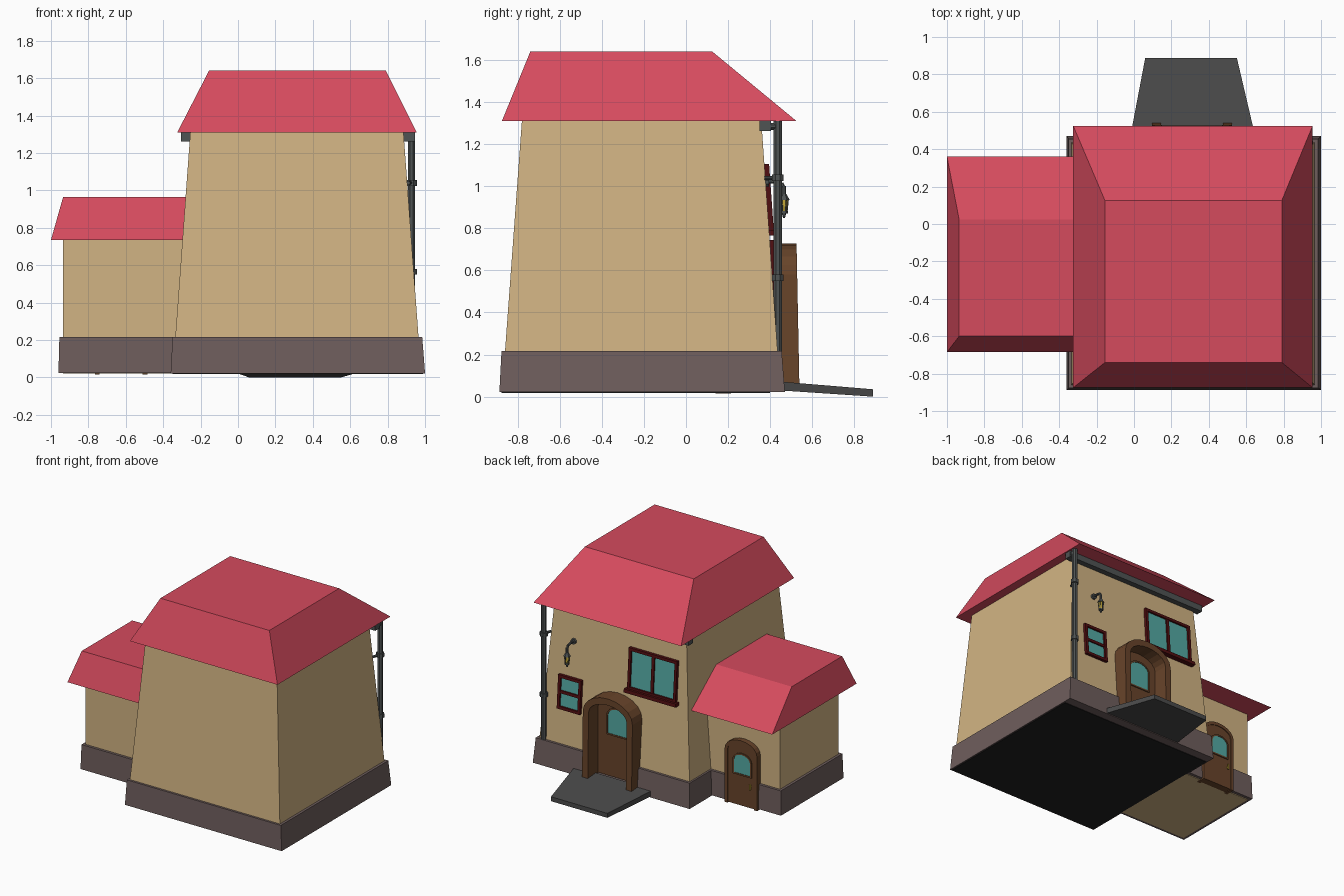
import bpy, bmesh, math
from mathutils import Vector

if "Cube" in bpy.data.objects:
    bpy.data.objects.remove(bpy.data.objects["Cube"])


def material(name, *rgb):
    m = bpy.data.materials.new(name)
    m.diffuse_color = [(c / 255) ** 2.2 for c in rgb] + [1]
    m.use_nodes = True
    m.node_tree.nodes["Principled BSDF"].inputs["Base Color"].default_value = m.diffuse_color
    return m


ROOF = material("roof_red", 212, 76, 94)
WALL = material("plaster", 208, 178, 130)
STONE = material("plinth_stone", 110, 94, 93)
WOOD = material("door_wood", 104, 70, 46)
TRIM = material("dark_red_trim", 82, 22, 24)
GLASS = material("teal_glass", 85, 168, 162)
METAL = material("dark_metal", 80, 84, 84)
SLATE = material("slate", 76, 76, 76)
FLOOR = material("floor_black", 36, 36, 36)
GOLD = material("warm_yellow", 205, 175, 60)


def mesh(name, verts, faces, mat):
    bm = bmesh.new()
    vs = [bm.verts.new(v) for v in verts]
    for f in faces:
        bm.faces.new([vs[i] for i in f])
    bmesh.ops.recalc_face_normals(bm, faces=bm.faces)
    me = bpy.data.meshes.new(name)
    bm.to_mesh(me)
    bm.free()
    me.materials.append(mat)
    ob = bpy.data.objects.new(name, me)
    bpy.context.collection.objects.link(ob)
    return ob


def loft(name, a, b, mat):
    """Solid between two loops with equal point counts."""
    n = len(a)
    faces = [tuple(range(n)), tuple(range(n, 2 * n))]
    faces += [(i, (i + 1) % n, n + (i + 1) % n, n + i) for i in range(n)]
    return mesh(name, list(a) + list(b), faces, mat)


def rect(x0, x1, y0, y1):
    return [(x0, y0), (x1, y0), (x1, y1), (x0, y1)]


def frustum(name, r0, z0, r1, z1, mat):
    return loft(name, [(x, y, z0) for x, y in rect(*r0)],
                [(x, y, z1) for x, y in rect(*r1)], mat)


def lean(pts, y, slope):
    return [(x, y - slope * z, z) for x, z in pts]


def panel(name, pts, y0, y1, mat, slope=0.0):
    """Outline in x,z given depth in y, leaning back with the wall."""
    return loft(name, lean(pts, y0, slope), lean(pts, y1, slope), mat)


def frame(name, outer, inner, y0, y1, mat, slope=0.0, closed=True):
    """Frame between two outlines; open frames have no bottom rail."""
    n = len(outer)
    verts = (lean(outer, y1, slope) + lean(inner, y1, slope)
             + lean(inner, y0, slope) + lean(outer, y0, slope))
    faces = []
    for i in range(n if closed else n - 1):
        j = (i + 1) % n
        for k in range(4):
            m = (k + 1) % 4
            faces.append((k * n + i, k * n + j, m * n + j, m * n + i))
    if not closed:
        faces += [(0, n, 2 * n, 3 * n), (n - 1, 2 * n - 1, 3 * n - 1, 4 * n - 1)]
    return mesh(name, verts, faces, mat)


def arch(cx, hw, z0, spring, top, n=10):
    pts = [(cx + hw, z0)]
    for i in range(n + 1):
        t = math.pi * i / n
        pts.append((cx + hw * math.cos(t), spring + (top - spring) * math.sin(t)))
    return pts + [(cx - hw, z0)]


def rod(name, a, b, r0, mat, r1=None, sides=8):
    a, b = Vector(a), Vector(b)
    q = (b - a).to_track_quat('Z', 'Y')
    loops = []
    for p, r in ((a, r0), (b, r0 if r1 is None else r1)):
        loops.append([p + q @ Vector((r * math.cos(t), r * math.sin(t), 0))
                      for t in [math.tau * (i + .5) / sides for i in range(sides)]])
    return loft(name, *loops, mat)


# Main house body
wall = frustum("main_walls", (-.34, .97, -.865, .44), .15, (-.255, .885, -.78, .358), 1.31, WALL)
plinth = frustum("main_plinth", (-.36, 1.0, -.887, .47), .022, (-.35, .985, -.877, .455), .216, STONE)
frustum("main_floor", (-.35, .99, -.877, .40), .018, (-.35, .99, -.877, .40), .03, FLOOR)
frustum("main_roof", (-.325, .955, -.875, .525), 1.31, (-.155, .79, -.74, .125), 1.64, ROOF)

# Side wing
frustum("wing_walls", (-.935, -.3, -.555, .17), .02, (-.935, -.27, -.555, .17), .735, WALL)
frustum("wing_plinth", (-.96, -.3, -.58, .195), .025, (-.955, -.3, -.575, .19), .216, STONE)
frustum("wing_roof", (-1.0, -.25, -.685, .36), .735, (-.935, -.25, -.6, .025), .965, ROOF)

# Doorway recess cut through walls and plinth
cutter = panel("doorway_cutter", arch(.31, .18, .06, .58, .69), .40, .60, WOOD)
for ob in (wall, plinth):
    mod = ob.modifiers.new("doorway", 'BOOLEAN')
    mod.object = cutter
    mod.operation = 'DIFFERENCE'
    mod.solver = 'EXACT'
    bpy.context.view_layer.objects.active = ob
    bpy.ops.object.modifier_apply(modifier="doorway")
bpy.data.objects.remove(cutter)


# Doors: leaf, arched window, lower board, handle
def door(prefix, cx, hw, z0, spring, top, y0, y1, win):
    panel(prefix + "_leaf", arch(cx, hw, z0, spring, top), y0, y1, WOOD)
    wx, whw, wz0, wsp, wtop = win
    panel(prefix + "_glass", arch(wx, whw, wz0, wsp, wtop), y1 - .01, y1 + .004, GLASS)
    frame(prefix + "_glass_trim", arch(wx, whw + .012, wz0 - .012, wsp, wtop + .012),
          arch(wx, whw, wz0, wsp, wtop), y1 - .01, y1 + .008, WOOD)
    hx, hz = cx - hw * .7, wz0 - .08
    rod(prefix + "_handle", (hx, y1 + .014, hz - .02), (hx, y1 + .014, hz + .02), .007, GOLD)
    rod(prefix + "_handle_stem", (hx, y1 - .01, hz), (hx, y1 + .014, hz), .006, GOLD)


door("main_door", .31, .175, .065, .58, .685, .39, .412, (.30, .085, .40, .54, .60))
frame("main_door_arch", arch(.31, .215, .05, .58, .727), arch(.31, .165, .05, .58, .677),
      .40, .54, WOOD, .02, closed=False)
door("wing_door", -.625, .12, .02, .44, .51, .15, .207, (-.635, .07, .27, .37, .42))
frame("wing_door_frame", arch(-.625, .14, .015, .44, .53), arch(-.625, .115, .015, .44, .505),
      .14, .213, WOOD, closed=False)

# Entrance ramp
loft("entrance_ramp", [(-.025, .44, .03), (.655, .44, .03), (.55, .888, 0), (.06, .888, 0)],
     [(-.025, .44, .072), (.655, .44, .072), (.55, .888, .035), (.06, .888, .035)], SLATE)

# Windows lean with the tapered back wall
SLOPE, YW = .0706, .451


def window(prefix, x0, x1, z0, z1, bar):
    t = .022
    frame(prefix + "_frame", rect(x0, x1, z0, z1), rect(x0 + t, x1 - t, z0 + t, z1 - t),
          YW - .01, YW + .022, TRIM, SLOPE)
    panel(prefix + "_glass", rect(x0 + .01, x1 - .01, z0 + .01, z1 - .01),
          YW - .01, YW + .008, GLASS, SLOPE)
    panel(prefix + "_bar", rect(*bar), YW, YW + .018, TRIM, SLOPE)


window("large_window", -.20, .22, .785, 1.105, (-.002, .022, .79, 1.10))
panel("large_window_sill", rect(-.215, .235, .765, .792), YW - .01, YW + .04, TRIM, SLOPE)
window("small_window", .615, .815, .485, .745, (.62, .81, .605, .627))

# Gutter and drainpipe
frame("gutter", [(-.305, 1.31), (.945, 1.31), (.945, 1.262), (-.305, 1.262)],
      [(-.295, 1.31), (.935, 1.31), (.935, 1.272), (-.295, 1.272)], .358, .405, METAL)
for nm, y in (("gutter_front", .397), ("gutter_back", .35)):
    panel(nm, rect(-.305, .945, 1.262, 1.31), y, y + .008, METAL)
rod("drainpipe", (.928, .436, .21), (.928, .436, 1.31), .021, METAL)
rod("drainpipe_elbow", (.925, .385, 1.285), (.928, .436, 1.285), .018, METAL)
for i, z in enumerate((.565, 1.04)):
    rod(f"pipe_collar_{i}", (.928, .436, z - .015), (.928, .436, z + .015), .03, METAL)
    rod(f"pipe_bracket_{i}", (.91, .375, z), (.928, .436, z), .01, METAL)

# Wall lantern
lx, ly = .705, .466
rod("lamp_plate", (lx, .365, 1.02), (lx, .395, 1.02), .022, METAL)
arm = [(lx, .385, 1.02), (lx, .425, 1.022), (lx, .455, 1.015), (lx, ly, .99)]
for i in range(3):
    rod(f"lamp_arm_{i}", arm[i], arm[i + 1], .009, METAL)
rod("lamp_stem", (lx, ly, .955), (lx, ly, 1.0), .01, METAL)
rod("lamp_cap", (lx, ly, .935), (lx, ly, .965), .027, METAL, .01, 6)
rod("lamp_glass", (lx, ly, .88), (lx, ly, .94), .013, GOLD, .019, 6)
for i in range(6):
    t = math.tau * (i + .5) / 6
    c, s = math.cos(t), math.sin(t)
    rod(f"lamp_rib_{i}", (lx + .015 * c, ly + .015 * s, .88),
        (lx + .021 * c, ly + .021 * s, .94), .003, METAL, sides=4)
rod("lamp_base", (lx, ly, .87), (lx, ly, .882), .018, METAL, sides=6)
rod("lamp_finial", (lx, ly, .85), (lx, ly, .87), .005, METAL, .01, 6)
